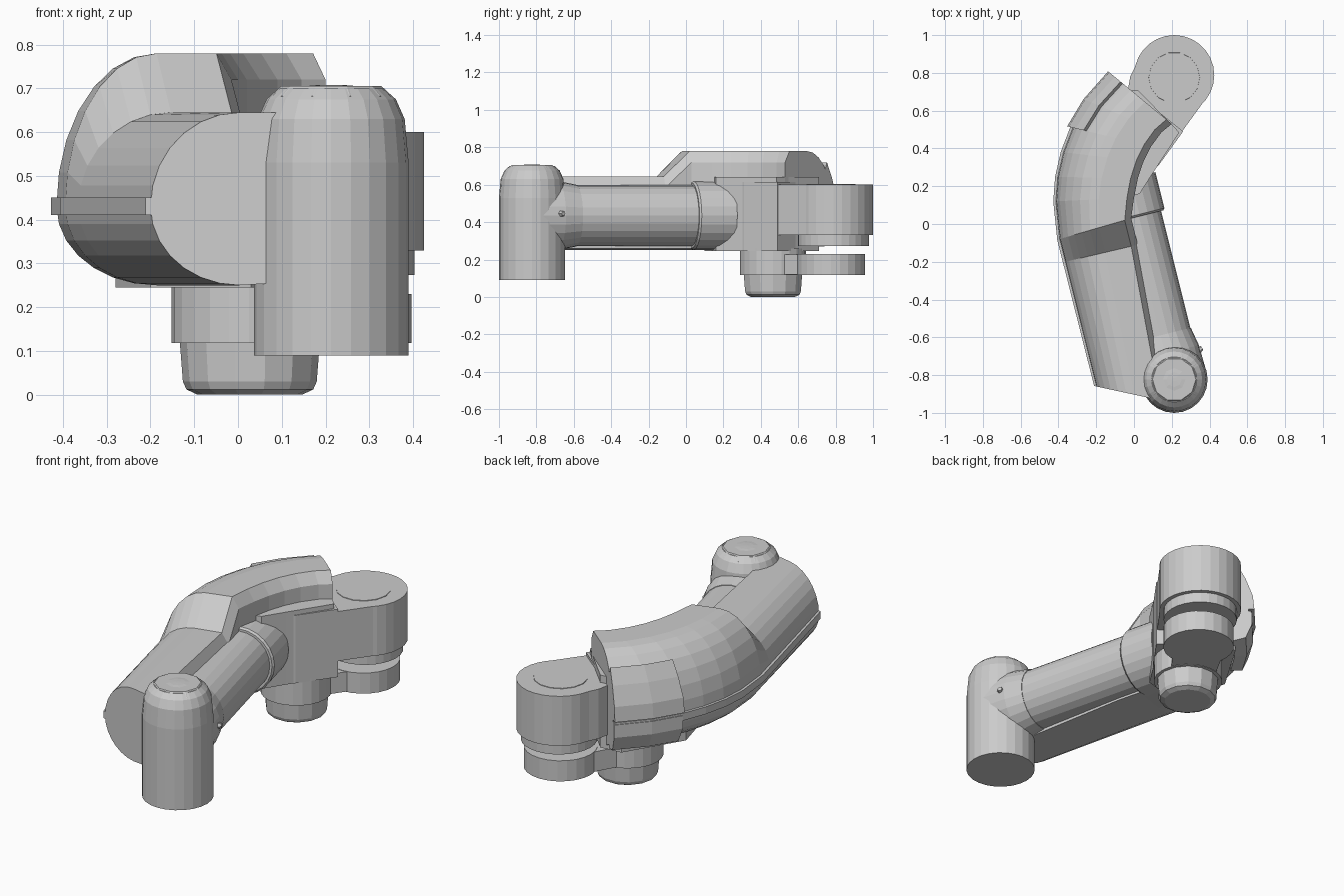
import bpy, bmesh, math
from mathutils import Vector


def finish(name, bm):
    bmesh.ops.recalc_face_normals(bm, faces=bm.faces)
    me = bpy.data.meshes.new(name)
    bm.to_mesh(me)
    bm.free()
    ob = bpy.data.objects.new(name, me)
    bpy.context.collection.objects.link(ob)
    return ob


def skin(name, rings):
    """Join matching closed rings and cap both ends."""
    bm = bmesh.new()
    rows = [[bm.verts.new(p) for p in r] for r in rings]
    n = len(rows[0])
    for a, b in zip(rows, rows[1:]):
        for i in range(n):
            j = (i + 1) % n
            bm.faces.new((a[i], a[j], b[j], b[i]))
    bm.faces.new(rows[0])
    bm.faces.new(rows[-1])
    return finish(name, bm)


def turned(name, x, y, profile, n=24):
    """Vertical turned part from (radius, z) points."""
    ang = [2 * math.pi * i / n for i in range(n)]
    return skin(name, [[(x + r * math.cos(a), y + r * math.sin(a), z) for a in ang]
                       for r, z in profile])


def rod(name, p, q, profile, n=24):
    """Part turned about the line p-q from (fraction, radius) points."""
    p, q = Vector(p), Vector(q)
    side = (q - p).cross(Vector((0, 0, 1))).normalized()
    up = side.cross(q - p).normalized()
    ang = [2 * math.pi * i / n for i in range(n)]
    return skin(name, [[p.lerp(q, t) + side * r * math.cos(a) + up * r * math.sin(a)
                        for a in ang] for t, r in profile])


def prism(name, pts, z0, z1):
    return skin(name, [[(x, y, z) for x, y in pts] for z in (z0, z1)])


# Shell stations: outer edge, inner edge, top height
stations = [
    ((-0.20, -0.86), (0.17, -0.94), 0.645),
    ((-0.365, -0.20), (0.02, -0.11), 0.645),
    ((-0.395, -0.08), (-0.015, 0.03), 0.78),
    ((-0.415, 0.12), (0.0, 0.14), 0.78),
    ((-0.405, 0.25), (0.02, 0.24), 0.78),
    ((-0.375, 0.38), (0.05, 0.33), 0.78),
    ((-0.325, 0.51), (0.09, 0.41), 0.78),
    ((-0.24, 0.65), (0.145, 0.485), 0.78),
    ((-0.115, 0.79), (0.20, 0.53), 0.78),
]


def sweep(name, sts, profile):
    """Sweep profile(top) -> (u, z) points, u running inner to outer."""
    return skin(name, [[(i[0] + (o[0] - i[0]) * u, i[1] + (o[1] - i[1]) * u, z)
                        for u, z in profile(t)] for o, i, t in sts])


def shell_profile(top):
    mid, low, c = 0.43, 0.25, 0.45
    pts = [(0, low + 0.01), (0, top - 0.06), (0.09, top)]
    for k in range(15):
        a = math.pi / 2 - math.pi * k / 14
        h = top - mid if a > 0 else mid - low
        pts.append((c + (1 - c) * math.cos(a), mid + h * math.sin(a)))
    return pts


# Curved outer shell with its seam rib and raised side panel
sweep("outer_shell", stations, shell_profile)
sweep("seam_rib", stations, lambda t: [(0.93, 0.41), (1.03, 0.41), (1.03, 0.45), (0.93, 0.45)])
sweep("side_panel", stations[6:], lambda t: [
    (0.8, 0.46), (1.07, 0.46), (1.05, 0.54), (0.96, 0.64), (0.86, 0.72), (0.8, 0.66)])
sweep("lower_side_panel", stations[6:], lambda t: [
    (0.8, 0.27), (0.96, 0.29), (1.04, 0.37), (1.04, 0.44), (0.8, 0.44)])

# Front upright with dished cap
turned("front_post", 0.213, -0.823, [
    (0.177, 0.09), (0.177, 0.53), (0.168, 0.63), (0.148, 0.675), (0.12, 0.7), (0.1, 0.7)])
turned("cap_ring", 0.213, -0.823, [(0.14, 0.66), (0.14, 0.682), (0.115, 0.705), (0.105, 0.705)], 10)
turned("cap_dome", 0.213, -0.823, [(0.1, 0.69), (0.1, 0.701), (0.04, 0.707), (0.01, 0.708)], 8)

# Straight inner tube, flared neck and collar
rod("inner_tube", (0.2, -0.83, 0.435), (-0.07, 0.25, 0.435), [(0, 0.163), (1, 0.163)])
rod("tube_neck", (0.2, -0.83, 0.435), (0.14, -0.59, 0.435), [(0, 0.19), (0.6, 0.185), (1, 0.166)])
rod("tube_collar", (-0.015, 0.03, 0.435), (-0.065, 0.23, 0.435),
    [(0, 0.175), (0.05, 0.184), (1, 0.184)])
rod("neck_spike", (0.28, -0.71, 0.445), (0.36, -0.655, 0.445), [(0, 0.045), (1, 0.012)], 6)

# Elbow block leading to the rear hinge
prism("elbow_block", [(-0.2, 0.1), (0.03, 0.16), (0.1, 0.27), (0.24, 0.485),
                      (0.02, 0.71), (-0.1, 0.7), (-0.28, 0.4)], 0.245, 0.64)
prism("hinge_arm", [(0.05, 0.23), (0.11, 0.29), (0.385, 0.67), (0.3, 0.8),
                    (0.05, 0.92), (-0.02, 0.78), (-0.06, 0.55)], 0.33, 0.6)
prism("hinge_web", [(0.08, 0.27), (0.13, 0.31), (0.26, 0.49), (0.0, 0.7), (-0.1, 0.5)], 0.245, 0.615)

# Rear hinge barrel
turned("hinge_barrel", 0.213, 0.788, [(0.212, 0.33), (0.212, 0.6)], 28)
turned("hinge_step", 0.213, 0.788, [(0.19, 0.273), (0.19, 0.335)], 28)
turned("hinge_cap", 0.213, 0.775, [(0.137, 0.59), (0.135, 0.603)], 14)

# Lower link plate with foot
turned("foot_hub", 0.025, 0.465, [(0.177, 0.118), (0.177, 0.26)])
turned("link_disc", 0.213, 0.775, [(0.183, 0.118), (0.183, 0.23)])
prism("link_bar", [(0.12, 0.43), (0.3, 0.68), (0.1, 0.86), (-0.06, 0.57)], 0.12, 0.228)
turned("foot", 0.027, 0.465, [(0.12, 0.0), (0.145, 0.012), (0.153, 0.03), (0.16, 0.12)], 14)
